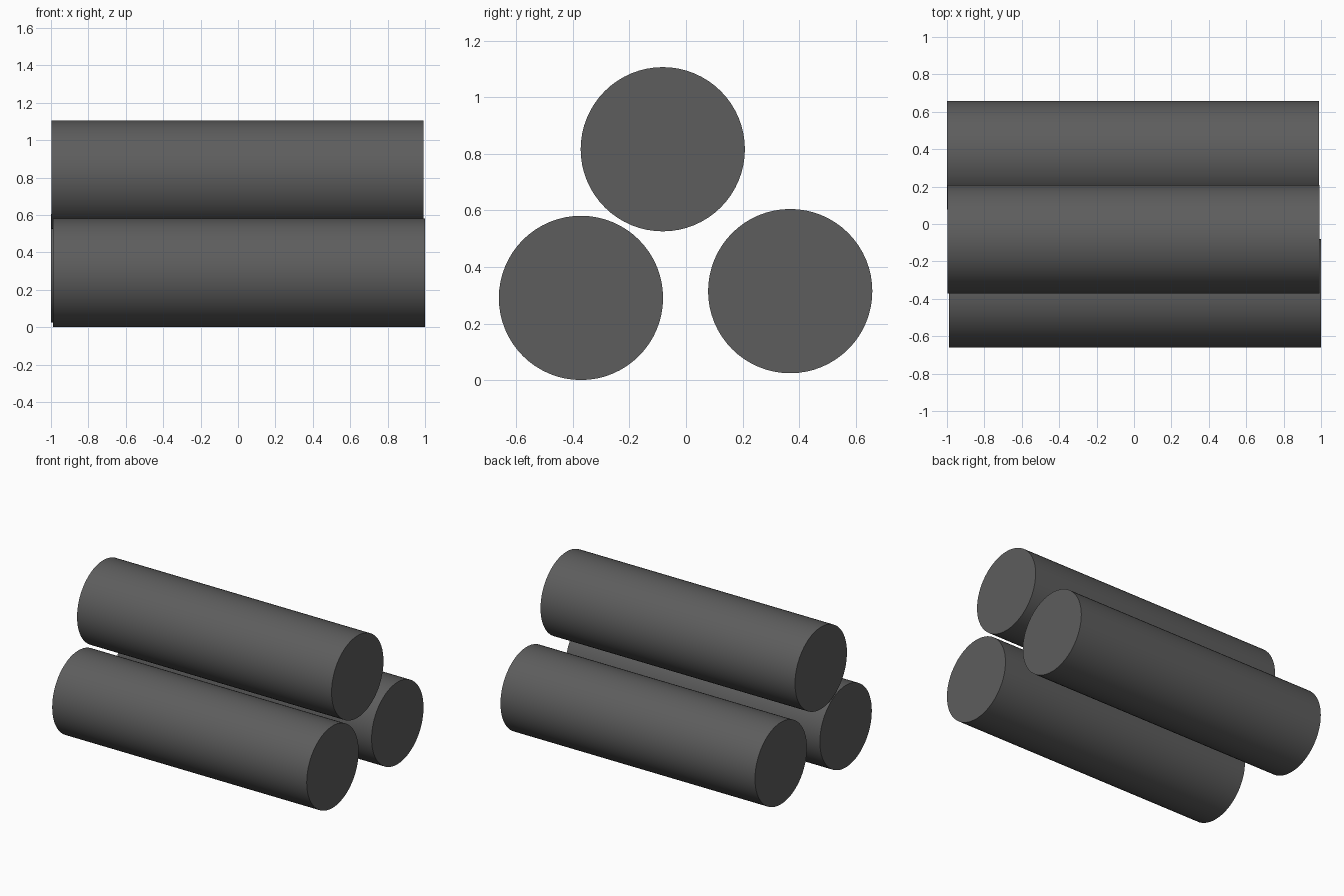
import bpy, math

if "Cube" in bpy.data.objects:
    bpy.data.objects.remove(bpy.data.objects["Cube"])

RADIUS = 0.29
LENGTH = 1.99

# One dark grey for every rod
grey = bpy.data.materials.new("dark grey")
grey.diffuse_color = (0.11, 0.11, 0.11, 1)
grey.use_nodes = True
grey.node_tree.nodes["Principled BSDF"].inputs["Base Color"].default_value = grey.diffuse_color


def rod(name, x, y, z):
    """Solid round rod lying along x."""
    bpy.ops.mesh.primitive_cylinder_add(
        vertices=64, radius=RADIUS, depth=LENGTH,
        location=(x, y, z), rotation=(0, math.pi / 2, 0))
    ob = bpy.context.object
    ob.name = name
    ob.data.materials.append(grey)
    bpy.ops.object.shade_smooth_by_angle(angle=math.radians(30))


# Two rods on the bottom, one resting above them, each shifted slightly in x
rod("front_rod", 0.005, -0.371, 0.291)
rod("back_rod", -0.005, 0.368, 0.315)
rod("top_rod", -0.003, -0.082, 0.816)
